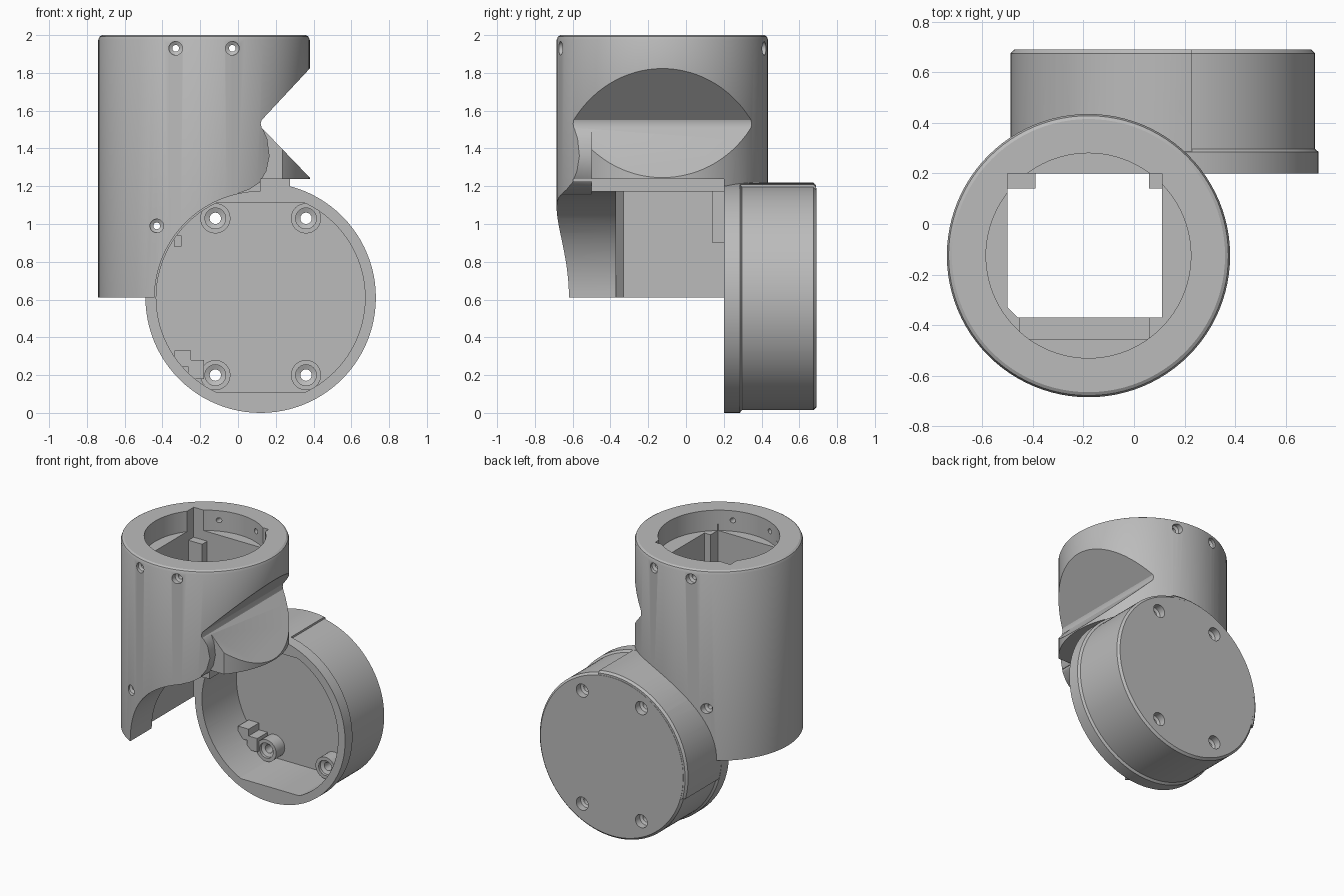
import bpy
import bmesh
from math import cos, sin, tau
from mathutils import Vector

cube = bpy.data.objects.get("Cube")
if cube:
    bpy.data.objects.remove(cube, do_unlink=True)

grey = bpy.data.materials.new("plain grey")
grey.use_nodes = True
grey.diffuse_color = (0.5, 0.5, 0.5, 1)
grey.node_tree.nodes["Principled BSDF"].inputs["Base Color"].default_value = (0.5, 0.5, 0.5, 1)

TOWER = (-0.18, -0.125)   # tower axis in x, y
CUP = (0.12, 0.61)        # cup axis in x, z
SCREWS = [(x, z) for x in (-0.12, 0.36) for z in (0.2, 1.03)]


def loft(name, rings, axis):
    """Solid skinned through equal rings of (u, v, height) points."""
    bm = bmesh.new()
    place = (lambda u, v, h: Vector((u, v, h))) if axis == "Z" else (lambda u, v, h: Vector((u, h, v)))
    loops = [[bm.verts.new(place(*p)) for p in ring] for ring in rings]
    n = len(loops[0])
    for low, high in zip(loops, loops[1:]):
        for i in range(n):
            j = (i + 1) % n
            bm.faces.new((low[i], low[j], high[j], high[i]))
    bm.faces.new(loops[0])
    bm.faces.new(loops[-1])
    bmesh.ops.recalc_face_normals(bm, faces=bm.faces)
    mesh = bpy.data.meshes.new(name)
    bm.to_mesh(mesh)
    bm.free()
    mesh.materials.append(grey)
    obj = bpy.data.objects.new(name, mesh)
    bpy.context.collection.objects.link(obj)
    return obj


def lathe(name, centre, profile, axis, sides=96):
    u, v = centre
    return loft(name, [[(u + r * cos(tau * i / sides), v + r * sin(tau * i / sides), h)
                        for i in range(sides)] for r, h in profile], axis)


def prism(name, outline, h0, h1, axis):
    return loft(name, [[(u, v, h) for u, v in outline] for h in (h0, h1)], axis)


def box(name, x0, x1, y0, y1, z0, z1):
    return prism(name, [(x0, y0), (x1, y0), (x1, y1), (x0, y1)], z0, z1, "Z")


def combine(target, tool, operation):
    mod = target.modifiers.new("combine", "BOOLEAN")
    mod.operation = operation
    mod.solver = "EXACT"
    mod.object = tool
    bpy.context.view_layer.objects.active = target
    bpy.ops.object.modifier_apply(modifier=mod.name)
    bpy.data.objects.remove(tool, do_unlink=True)


def add(tool):
    combine(body, tool, "UNION")


def cut(tool):
    combine(body, tool, "DIFFERENCE")


# Upright tube with a softened top rim
body = lathe("elbow_housing", TOWER,
             [(0.56, 0.61), (0.56, 1.975), (0.553, 1.992), (0.54, 2.0)], "Z")

# Round side cup: flange, drum and the raised sector beside the tube
cup = lathe("cup", CUP, [(0.61, 0.2), (0.61, 0.285), (0.595, 0.297),
                         (0.595, 0.675), (0.58, 0.69)], "Y")
sector = lathe("sector", CUP, [(0.609, 0.25), (0.609, 0.674), (0.595, 0.689)], "Y")
combine(sector, box("sector_limit", -1, 0.23, 0, 1, 0.45, 2), "INTERSECT")
combine(cup, sector, "UNION")
add(cup)

# Channel through the tube, round seat at its top and a front wall pocket
cut(prism("channel", [(-0.5, 0.2), (0.11, 0.2), (0.11, -0.37), (-0.46, -0.37), (-0.5, -0.33)],
          0.4, 2.2, "Z"))
cut(lathe("seat", TOWER, [(0.405, 1.85), (0.405, 2.2)], "Z"))
cut(box("pocket", -0.45, 0.06, -0.455, -0.3, 1.26, 1.9))

# Wedge notch on the left side
cut(prism("wedge", [(0.12, 1.53), (0.125, 1.51), (0.45, 1.173), (0.45, 1.898), (0.125, 1.55)],
          -1, 1, "Y"))

# Clearance in front of the cup, and the swept front edge above it
cut(lathe("clearance", CUP, [(0.562, -1), (0.562, 0.2)], "Y"))
cut(box("lower_clearance", 0.12, 1, -1, 0.2, 0.4, 1.237))
cut(prism("front_sweep", [(0.0, 1.1), (0.0, 1.162), (0.06, 1.183), (0.115, 1.22), (0.15, 1.28),
                          (0.167, 1.36), (0.155, 1.45), (0.12, 1.53), (0.6, 1.53), (0.6, 1.1)],
          -1, -0.5, "Y"))

# Cup cavity with flat top and bottom
cavity = lathe("cavity", CUP, [(0.553, 0.1), (0.553, 0.6)], "Y")
combine(cavity, box("cavity_limit", -1, 1, 0, 1, 0.11, 1.115), "INTERSECT")
cut(cavity)

# Corner posts in the channel
add(box("right_post", -0.51, -0.39, 0.14, 0.21, 0.9, 1.78))
add(box("left_post", 0.06, 0.115, 0.14, 0.21, 1.237, 1.78))

# Screw standoffs and stepped blocks on the cup floor
for spot in SCREWS:
    add(lathe("standoff", spot, [(0.08, 0.5), (0.08, 0.62)], "Y", 32))
add(box("tall_step", -0.335, -0.25, 0.48, 0.63, 0.245, 0.33))
add(box("short_step", -0.265, -0.18, 0.48, 0.63, 0.18, 0.28))
add(box("upper_step", -0.34, -0.3, 0.48, 0.63, 0.88, 0.94))

# Cup screw holes, recessed at both ends
for spot in SCREWS:
    cut(lathe("cup_screw_hole", spot, [(0.055, 0.4), (0.055, 0.52), (0.03, 0.53),
                                       (0.03, 0.63), (0.048, 0.64), (0.048, 0.8)], "Y", 32))

# Tube screw holes, drilled front to back with recessed heads
for x, z in ((-0.33, 1.93), (-0.03, 1.93), (-0.43, 0.99)):
    reach = (0.56 ** 2 - (x - TOWER[0]) ** 2) ** 0.5 - 0.03
    front, back = TOWER[1] - reach, TOWER[1] + reach
    cut(lathe("tube_screw_hole", (x, z), [(0.036, -1), (0.036, front), (0.018, front + 0.01),
                                          (0.018, back - 0.01), (0.036, back), (0.036, 1)], "Y", 24))

# Smooth curved walls, crisp edges
bpy.ops.object.select_all(action="DESELECT")
body.select_set(True)
bpy.context.view_layer.objects.active = body
bpy.ops.object.shade_smooth_by_angle(angle=0.5)
